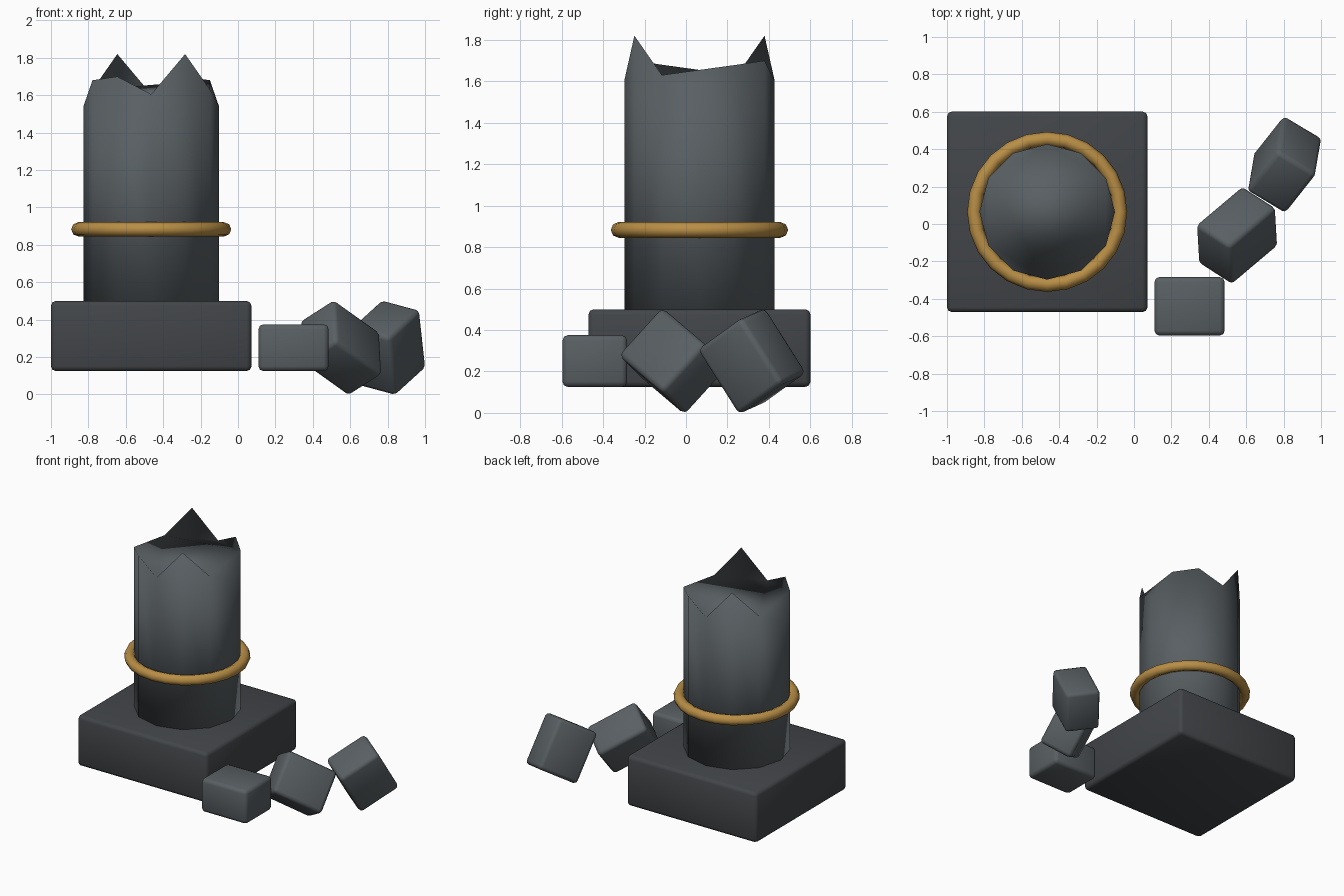
import bpy, math

if "Cube" in bpy.data.objects:
    bpy.data.objects.remove(bpy.data.objects["Cube"])

CX, CY = -0.464, 0.065


def material(name, rgb):
    m = bpy.data.materials.new(name)
    m.diffuse_color = (*rgb, 1)
    m.use_nodes = True
    m.node_tree.nodes["Principled BSDF"].inputs["Base Color"].default_value = m.diffuse_color
    return m


stone = material("stone", (0.10, 0.115, 0.125))
dark_stone = material("dark_stone", (0.055, 0.06, 0.066))
gold = material("gold", (0.48, 0.27, 0.06))


def finish(name, mat):
    ob = bpy.context.object
    ob.name = name
    ob.data.materials.append(mat)
    bpy.ops.object.shade_smooth()
    return ob


def block(name, loc, size, rot, mat):
    bpy.ops.mesh.primitive_cube_add(size=1, location=loc, rotation=rot)
    ob = bpy.context.object
    ob.scale = size
    bpy.ops.object.transform_apply(location=False, rotation=False, scale=True)
    bev = ob.modifiers.new("bevel", 'BEVEL')
    bev.width = 0.026
    bev.segments = 2
    return finish(name, mat)


# Square plinth
block("plinth", (CX, CY, 0.3125), (1.072, 1.072, 0.375), (0, 0, 0), dark_stone)

# Broken column: rim heights repeat every half turn
rim = [1.54, 1.68, 1.70, 1.605, 1.82, 1.63]
bpy.ops.mesh.primitive_cylinder_add(vertices=12, radius=0.3625, depth=1.0,
                                    location=(CX, CY, 0))
column = finish("broken_column", stone)
for v in column.data.vertices:
    k = round(math.degrees(math.atan2(v.co.y, v.co.x)) / 30) % 6
    v.co.z = rim[k] if v.co.z > 0 else 0.5

# Gold band around the column
bpy.ops.mesh.primitive_torus_add(major_radius=0.39, minor_radius=0.038,
                                 major_segments=24, minor_segments=8,
                                 location=(CX, CY, 0.883))
finish("gold_band", gold)

# Fallen rubble, each block tumbled further than the last
for i in range(3):
    block(f"rubble_{i + 1}", (0.297 + 0.254 * i, -0.44 + 0.379 * i, 0.25),
          (0.375, 0.3125, 0.25), (1.0 * i, 0.5 * i, 0.7 * i), stone)
